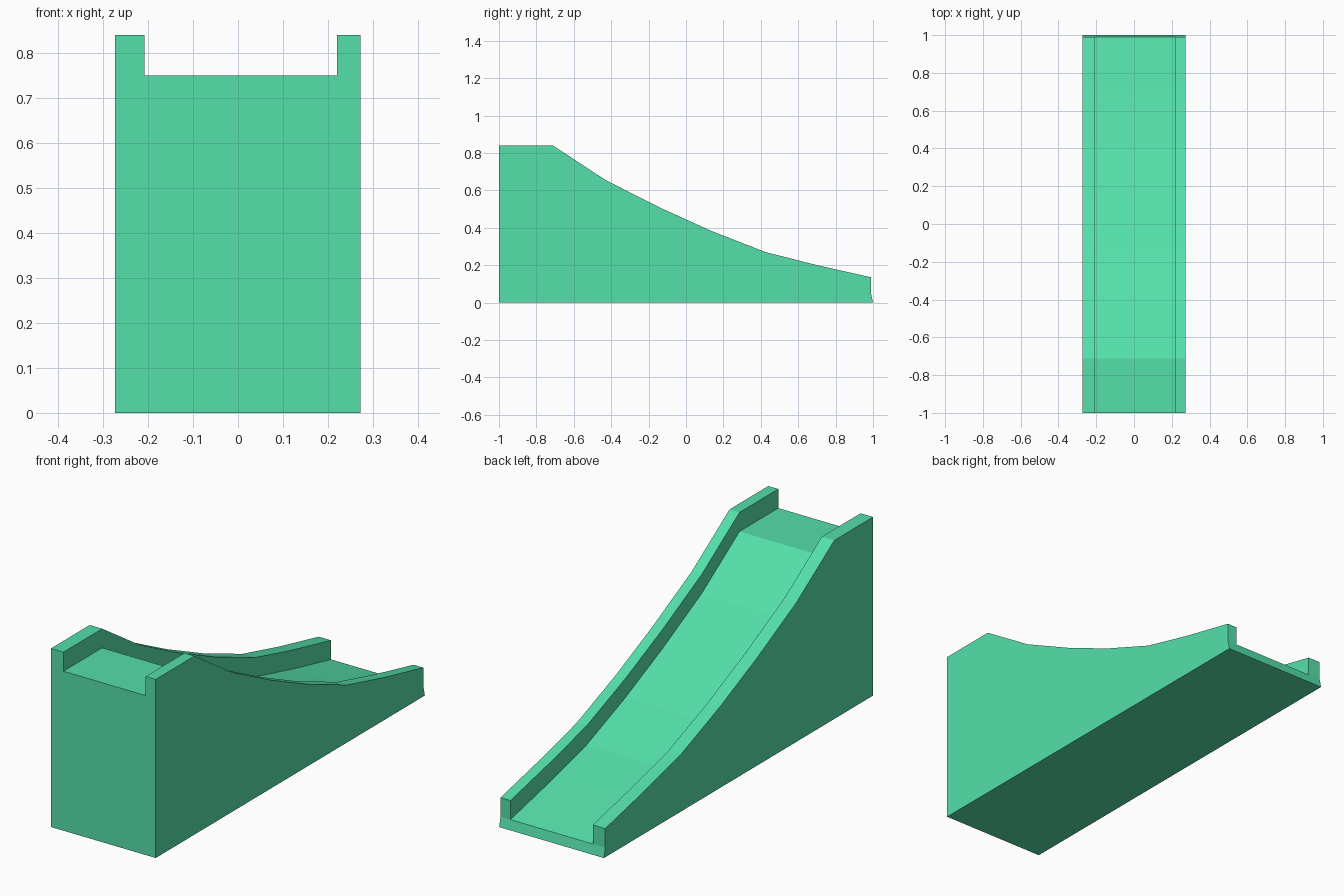
import bpy, bmesh

if "Cube" in bpy.data.objects:
    bpy.data.objects.remove(bpy.data.objects["Cube"])

# Rail-top profile (y, z); the sliding bed runs parallel below it
PROFILE = [(-1.0, 0.84), (-0.712, 0.84), (-0.43, 0.655), (-0.14, 0.508),
           (0.135, 0.383), (0.425, 0.27), (0.70, 0.20), (0.99, 0.135)]
RAIL_H = 0.09
X0, X1 = -0.273, 0.272          # outer sides
IN0, IN1 = -0.208, 0.22         # inner rail sides

bm = bmesh.new()


def section(y, top):
    """U-shaped cross-section; the foot of the last one flares out to y = 1."""
    bed = top - RAIL_H
    foot = 1.0 if y > 0.9 else y
    pts = [(X0, foot, 0), (X0, y, bed), (X0, y, top), (IN0, y, top), (IN0, y, bed),
           (IN1, y, bed), (IN1, y, top), (X1, y, top), (X1, y, bed), (X1, foot, 0)]
    return [bm.verts.new(p) for p in pts]


# Loft the sections from the platform to the exit
rings = [section(y, z) for y, z in PROFILE]
for a, b in zip(rings, rings[1:]):
    for i in range(10):
        j = (i + 1) % 10
        bm.faces.new((a[i], a[j], b[j], b[i]))

# End caps: body plus the two rails
for r in (rings[0], rings[-1]):
    for ids in ((0, 1, 4, 5, 8, 9), (1, 2, 3, 4), (5, 6, 7, 8)):
        bm.faces.new([r[i] for i in ids])

# Merge coplanar faces
bmesh.ops.recalc_face_normals(bm, faces=bm.faces)
bmesh.ops.dissolve_limit(bm, angle_limit=0.002, verts=bm.verts, edges=bm.edges)
bmesh.ops.recalc_face_normals(bm, faces=bm.faces)

mesh = bpy.data.meshes.new("slide")
bm.to_mesh(mesh)
bm.free()
slide = bpy.data.objects.new("slide", mesh)
bpy.context.collection.objects.link(slide)

# Green plastic
mat = bpy.data.materials.new("green")
mat.diffuse_color = (0.09, 0.74, 0.40, 1)
mat.use_nodes = True
mat.node_tree.nodes["Principled BSDF"].inputs["Base Color"].default_value = mat.diffuse_color
mesh.materials.append(mat)
